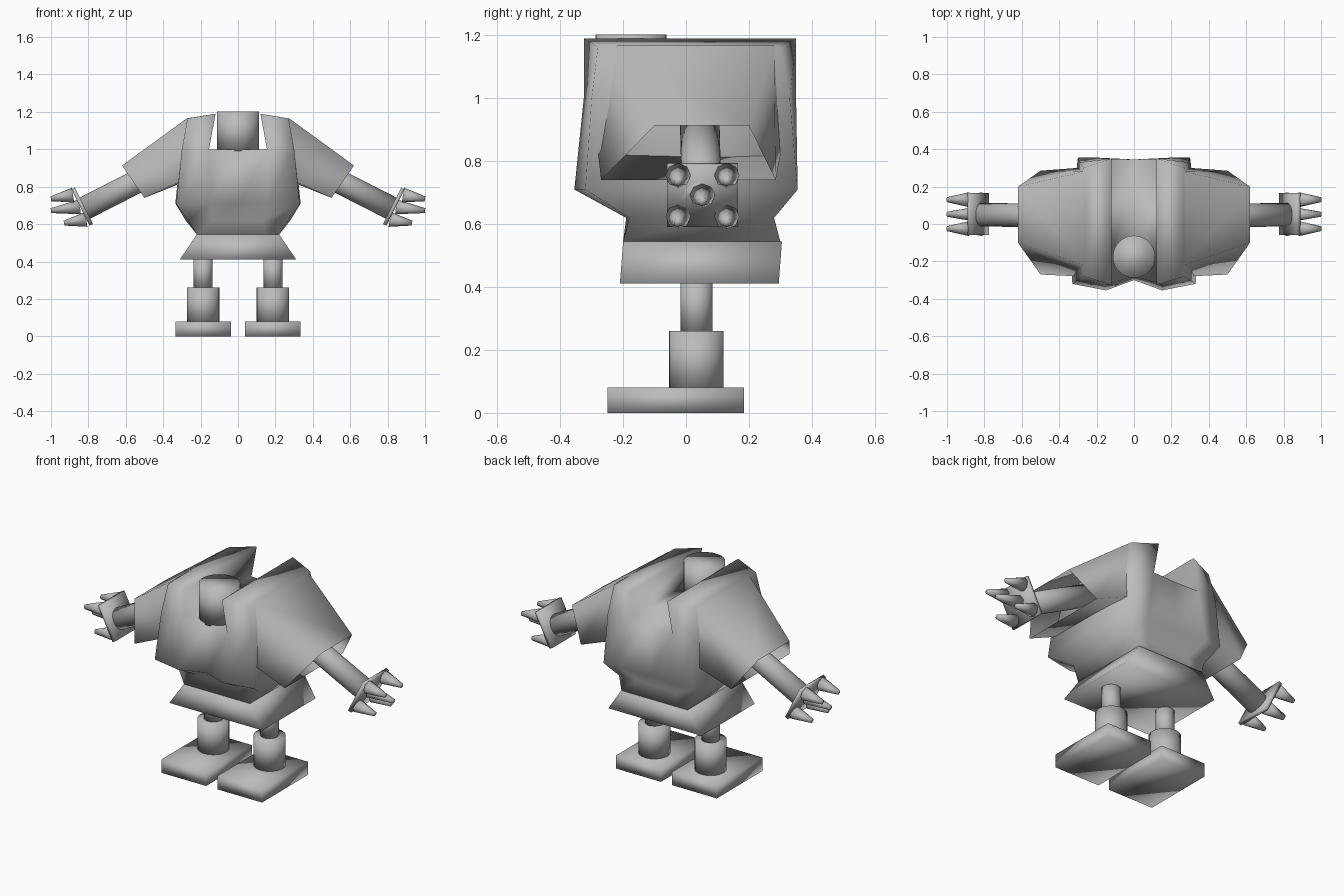
import bpy, bmesh
from mathutils import Vector

cube = bpy.data.objects.get("Cube")
if cube:
    bpy.data.objects.remove(cube, do_unlink=True)

grey = bpy.data.materials.new("plain_grey")
grey.use_nodes = True
grey.diffuse_color = (0.5, 0.5, 0.5, 1)
grey.node_tree.nodes["Principled BSDF"].inputs["Base Color"].default_value = (0.5, 0.5, 0.5, 1)


def finish(name, bm, fix_normals=True):
    if fix_normals:
        bmesh.ops.recalc_face_normals(bm, faces=bm.faces)
    for face in bm.faces:
        face.smooth = True
    mesh = bpy.data.meshes.new(name)
    bm.to_mesh(mesh)
    bm.free()
    mesh.materials.append(grey)
    obj = bpy.data.objects.new(name, mesh)
    bpy.context.collection.objects.link(obj)
    return obj


def rod(name, start, end, r1, r2, sides=32):
    """Cylinder or cone between two points."""
    start, end = Vector(start), Vector(end)
    axis = end - start
    bm = bmesh.new()
    bmesh.ops.create_cone(bm, cap_ends=True, segments=sides, radius1=r1,
                          radius2=r2, depth=axis.length)
    turn = axis.to_track_quat('Z', 'Y').to_matrix()
    for v in bm.verts:
        v.co = turn @ v.co + (start + end) / 2
    return finish(name, bm)


def loft(name, rings, cap_start=True, cap_end=True):
    """Skin a list of closed rings with equal point counts."""
    bm = bmesh.new()
    loops = [[bm.verts.new(p) for p in ring] for ring in rings]
    n = len(loops[0])
    for a, b in zip(loops, loops[1:]):
        for i in range(n):
            j = (i + 1) % n
            bm.faces.new((a[i], a[j], b[j], b[i]))
    if cap_start:
        bm.faces.new(loops[0][::-1])
    if cap_end:
        bm.faces.new(loops[-1])
    return finish(name, bm)


def rect(x0, x1, y0, y1, z):
    return [(x0, y0, z), (x1, y0, z), (x1, y1, z), (x0, y1, z)]


# Torso: half outlines from front centre round the side to back centre
halves = [
    (0.545, [(0, -.2), (.14, -.2), (.22, -.2), (.22, .05), (.22, .3), (.14, .3), (0, .3)]),
    (0.62, [(0, -.19), (.14, -.19), (.27, -.18), (.28, .05), (.25, .28), (.14, .28), (0, .28)]),
    (0.71, [(0, -.3), (.15, -.355), (.33, -.32), (.335, .05), (.3, .355), (.2, .355), (0, .345)]),
    (1.0, [(0, -.28), (.155, -.325), (.3, -.3), (.305, .05), (.29, .33), (.155, .35), (0, .345)]),
]
bm = bmesh.new()
loops = []
for z, half in halves:
    full = half + [(-x, y) for x, y in half[-2:0:-1]]
    loops.append([bm.verts.new((x, y, z)) for x, y in full])
n = len(loops[0])
for a, b in zip(loops, loops[1:]):
    for i in range(n):
        j = (i + 1) % n
        bm.faces.new((a[i], a[j], b[j], b[i]))
bm.faces.new(loops[0][::-1])
top = loops[-1]
# Neck channel floor and the raised shoulder either side of it
bm.faces.new((top[0], top[1], top[5], top[6], top[7], top[11]))
for side in (1, -1):
    base = [top[i * side % n] for i in range(1, 6)]
    crest = [bm.verts.new((side * x, y, z)) for x, y, z in
             [(.12, -.325, 1.19), (.27, -.28, 1.165), (.275, .05, 1.165),
              (.27, .3, 1.165), (.12, .35, 1.19)]]
    for i in range(5):
        j = (i + 1) % 5
        bm.faces.new((base[i], base[j], crest[j], crest[i]))
    bm.faces.new(crest)
finish("torso", bm)

# Flared skirt and head
loft("skirt", [rect(-.31, .31, -.21, .295, .412), rect(-.22, .22, -.2, .305, .545)])
rod("head", (0, -.175, .99), (0, -.175, 1.203), .113, .113)

for side, label in ((1, "left"), (-1, "right")):
    def at(x, y, z):
        return (side * x, y, z)

    # Hollow sleeve, open at the outer end
    loft(label + "_sleeve", [
        [at(.27, -.22, 1.168), at(.27, .28, 1.168), at(.3, .3, .82), at(.3, -.28, .83)],
        [at(.62, -.1, .913), at(.62, .2, .913), at(.5, .285, .74), at(.5, -.27, .74)],
    ], False, False)

    # Arm, palm plate and five blunt claws
    rod(label + "_arm", at(.3, .043, .95), at(.835, .05, .677), .063, .063)
    along = Vector((.018, 0, -.009))
    plate = [Vector(p) for p in ((.775, -.06, .6), (.775, .165, .6),
                                 (.872, .165, .795), (.872, -.06, .795))]
    loft(label + "_palm", [[at(*p) for p in plate], [at(*(p + along)) for p in plate]])
    claws = [(x, y, z) for x, z in ((.882, .755), (.812, .625)) for y in (-.025, .13)]
    claws.append((.845, .052, .692))
    for i, (x, y, z) in enumerate(claws):
        reach = .155 if i == 4 else .118
        rod(f"{label}_claw_{i + 1}", at(x, y, z), at(x + reach, y, z - .02), .04, .013, 8)

    # Leg, boot cuff and foot slab
    rod(label + "_leg", at(.187, .033, .25), at(.187, .033, .43), .051, .051)
    rod(label + "_cuff", at(.187, .033, .07), at(.187, .033, .26), .087, .087)
    xs = sorted((side * .037, side * .335))
    loft(label + "_foot", [rect(*xs, -.25, .185, 0), rect(*xs, -.25, .185, .08)])
